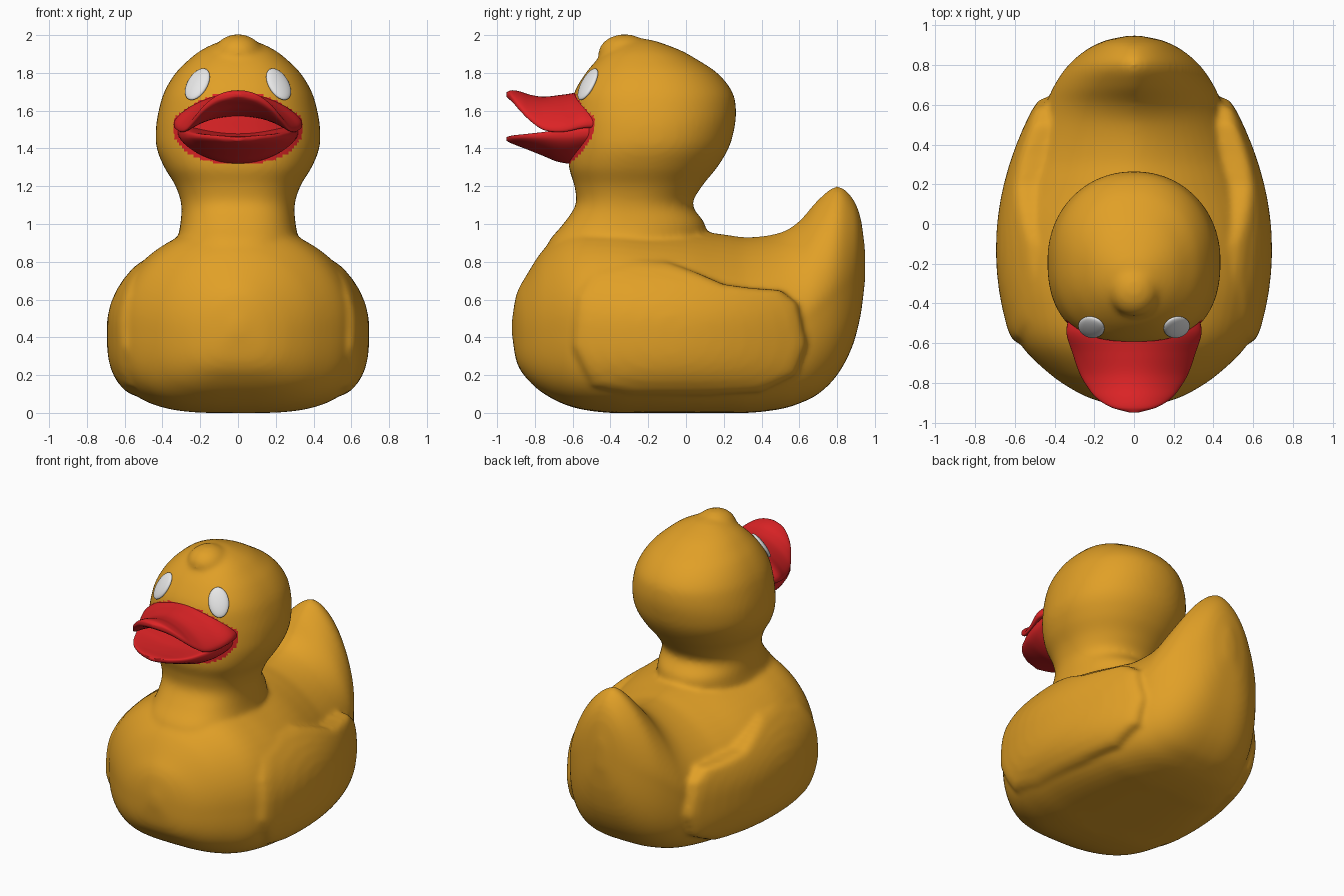
import bpy, bmesh, math
from mathutils import Vector, Matrix
from mathutils.bvhtree import BVHTree

if "Cube" in bpy.data.objects:
    bpy.data.objects.remove(bpy.data.objects["Cube"])


def material(name, rgb):
    m = bpy.data.materials.new(name)
    m.diffuse_color = (*rgb, 1)
    m.use_nodes = True
    m.node_tree.nodes["Principled BSDF"].inputs["Base Color"].default_value = m.diffuse_color
    return m


YELLOW = material("duck yellow", (0.75, 0.35, 0.02))
RED = material("beak red", (0.72, 0.017, 0.019))
WHITE = material("eye white", (0.8, 0.8, 0.8))


def spline(rows, n=5):
    """Smoothly refine a table of rows; the first column is the parameter."""
    out, last = [], len(rows) - 1

    def slope(i, c):
        a, b = rows[max(i - 1, 0)], rows[min(i + 1, last)]
        return (b[c] - a[c]) / (b[0] - a[0])

    for i in range(last):
        a, b = rows[i], rows[i + 1]
        d = b[0] - a[0]
        for k in range(n):
            t = k / n
            out.append([(2*t**3 - 3*t*t + 1) * a[c] + (t**3 - 2*t*t + t) * d * slope(i, c)
                        + (3*t*t - 2*t**3) * b[c] + (t**3 - t*t) * d * slope(i + 1, c)
                        for c in range(len(a))])
    return out + [list(rows[-1])]


def loft(bm, rings):
    """Skin a list of closed rings and cap both ends."""
    vs = [[bm.verts.new(p) for p in r] for r in rings]
    n = len(vs[0])
    faces = [bm.faces.new((a[i], a[(i + 1) % n], b[(i + 1) % n], b[i]))
             for a, b in zip(vs, vs[1:]) for i in range(n)]
    faces += [bm.faces.new(vs[0][::-1]), bm.faces.new(vs[-1])]
    bmesh.ops.recalc_face_normals(bm, faces=faces)


def make(name, bm, mats):
    me = bpy.data.meshes.new(name)
    bm.to_mesh(me)
    bm.free()
    ob = bpy.data.objects.new(name, me)
    bpy.context.collection.objects.link(ob)
    for m in mats:
        me.materials.append(m)
    me.polygons.foreach_set("use_smooth", [True] * len(me.polygons))
    return ob


def super_xy(a, n):
    c, s = math.cos(a), math.sin(a)
    return (math.copysign(abs(c) ** (2 / n), c), math.copysign(abs(s) ** (2 / n), s))


ANGLES = [2 * math.pi * i / 64 for i in range(64)]
bm = bmesh.new()

# Body and tail: sections along y (y, bottom, top, half width, upper exponent)
body = [(-.922, .42, .49, .03, 2), (-.90, .28, .62, .15, 2), (-.85, .19, .72, .28, 2),
        (-.75, .10, .87, .43, 2), (-.6, .03, .98, .575, 2), (-.4, 0, 1.0, .645, 2),
        (-.2, 0, .98, .665, 2), (0, 0, .97, .645, 1.85), (.2, 0, .945, .59, 1.7),
        (.33, 0, .93, .545, 1.65), (.5, .02, .955, .485, 1.6), (.6, .05, 1.015, .445, 1.55),
        (.7, .10, 1.13, .40, 1.5), (.8, .20, 1.2, .33, 1.55), (.88, .35, 1.14, .235, 1.7),
        (.925, .52, 1.03, .14, 2), (.948, .7, .87, .03, 2)]
rings = []
for y, zb, zt, w, n in spline(body):
    zc = zb + .46 * (zt - zb)
    ring = []
    for a in ANGLES:
        x, z = super_xy(a, n if math.sin(a) > 0 else 3.2)
        ring.append((w * x, y, max(0, zc + z * ((zt - zc) if z > 0 else (zc - zb)))))
    rings.append(ring)
loft(bm, rings)

# Neck and head: sections along z (z, front, back, half width)
head = [(.7, -.78, .05, .3), (.9, -.73, .1, .32), (1.0, -.65, .1, .305), (1.1, -.585, .035, .30),
        (1.2, -.59, .085, .33), (1.3, -.62, .165, .39), (1.4, -.62, .225, .43),
        (1.5, -.615, .255, .435), (1.6, -.61, .265, .42), (1.7, -.59, .245, .39),
        (1.8, -.53, .165, .33), (1.87, -.47, .06, .26), (1.92, -.41, -.03, .195),
        (1.965, -.33, -.15, .10), (1.98, -.27, -.21, .03)]
rings = []
for z, yf, yb, w in spline(head):
    ring = []
    for a in ANGLES:
        x, y = super_xy(a, 2.4 if math.sin(a) < 0 else 2.1)
        ring.append((w * x, (yf + yb) / 2 + y * (yb - yf) / 2, z))
    rings.append(ring)
loft(bm, rings)

# Crest on the forehead
bmesh.ops.create_uvsphere(bm, u_segments=32, v_segments=16, radius=1, matrix=
                          Matrix.Translation((0, -.325, 1.9)) @ Matrix.Diagonal((.13, .14, .105, 1)))

# Raised wings following the body's outer envelope
wing = [(-.6, .35), (-.58, .62), (-.5, .76), (-.3, .82), (-.1, .8), (.05, .745), (.2, .68),
        (.35, .66), (.5, .65), (.59, .58), (.64, .36), (.58, .2), (.4, .11), (.1, .09),
        (-.3, .09), (-.5, .14)]


def envelope(y, z):
    p = (1 - ((.45 - z) / .45) ** 3.2) ** (1 / 3.2) if z < .45 else (1 - ((z - .45) / .53) ** 2) ** .5
    return .695 * (1 - .525 * (y + .13) ** 2) * p


for side in (1, -1):
    rings = []
    for t, drop in ((1, .18), (1, .025), (.97, .006), (.9, 0), (.75, 0), (.6, 0),
                    (.45, 0), (.3, 0), (.15, 0), (.03, 0)):
        ring = []
        for i, (y0, z0) in enumerate(wing):
            y1, z1 = wing[(i + 1) % len(wing)]
            for f in (0, .25, .5, .75):
                y, z = .05 + (y0 + f * (y1 - y0) - .05) * t, .4 + (z0 + f * (z1 - z0) - .4) * t
                ring.append((side * (envelope(y, z) - drop), y, z))
        rings.append(ring)
    loft(bm, rings)

# Fuse the yellow parts into one soft skin
duck = make("duck_body", bm, [YELLOW, RED])
mod = duck.modifiers.new("fuse", 'REMESH')
mod.mode, mod.voxel_size, mod.use_smooth_shade = 'VOXEL', .016, True
mod = duck.modifiers.new("soften", 'SMOOTH')
mod.factor, mod.iterations = .5, 8
deps = bpy.context.evaluated_depsgraph_get()
me = bpy.data.meshes.new_from_object(duck.evaluated_get(deps))
duck.modifiers.clear()
duck.data = me
me.materials.clear()
me.materials.append(YELLOW)
me.materials.append(RED)

# Red patch of the face around the beak
for p in me.polygons:
    x, y, z = p.center
    u = abs(x) / .34
    p.use_smooth = True
    p.material_index = int(y < -.47 and u < 1 and 1.325 + .14 * u**4 < z < 1.70 - .14 * u * u)

# Beak halves: (y, half width, centre z, edge z, half thickness)
upper = [(-.95, .02, 1.685, 1.685, .012), (-.925, .11, 1.68, 1.665, .028), (-.88, .185, 1.668, 1.61, .034),
         (-.82, .235, 1.645, 1.55, .038), (-.75, .275, 1.632, 1.505, .042),
         (-.65, .31, 1.63, 1.50, .055), (-.55, .34, 1.63, 1.525, .065), (-.47, .33, 1.6, 1.53, .06)]
lower = [(-.95, .02, 1.45, 1.455, .01), (-.92, .12, 1.445, 1.46, .02), (-.85, .21, 1.43, 1.465, .032),
         (-.75, .265, 1.41, 1.47, .052), (-.68, .29, 1.40, 1.475, .07),
         (-.6, .31, 1.40, 1.48, .08), (-.5, .32, 1.42, 1.49, .08)]
for name, rows in (("upper_beak", upper), ("lower_beak", lower)):
    bm = bmesh.new()
    loft(bm, [[(h * math.cos(a), y, zc + (ze - zc) * math.cos(a) ** 2
                + t * math.copysign(abs(math.sin(a)) ** .7, math.sin(a))) for a in ANGLES]
              for y, h, zc, ze, t in spline(rows)])
    make(name, bm, [RED])

# Eyes: flattened ovals lying on the face
tree = BVHTree.FromPolygons([v.co for v in me.vertices], [p.vertices for p in me.polygons])
for side, name in ((1, "left_eye"), (-1, "right_eye")):
    hit, nrm, _, _ = tree.ray_cast(Vector((side * .215, -2, 1.74)), Vector((0, 1, 0)))
    right = Vector((0, 0, 1)).cross(nrm).normalized()
    up = nrm.cross(right)
    rot = Matrix((right, up, nrm)).transposed().to_4x4()
    bm = bmesh.new()
    bmesh.ops.create_uvsphere(bm, u_segments=32, v_segments=16, radius=1, matrix=
                              Matrix.Translation(hit) @ rot @ Matrix.Rotation(side * .15, 4, 'Z')
                              @ Matrix.Diagonal((.065, .098, .022, 1)))
    make(name, bm, [WHITE])
